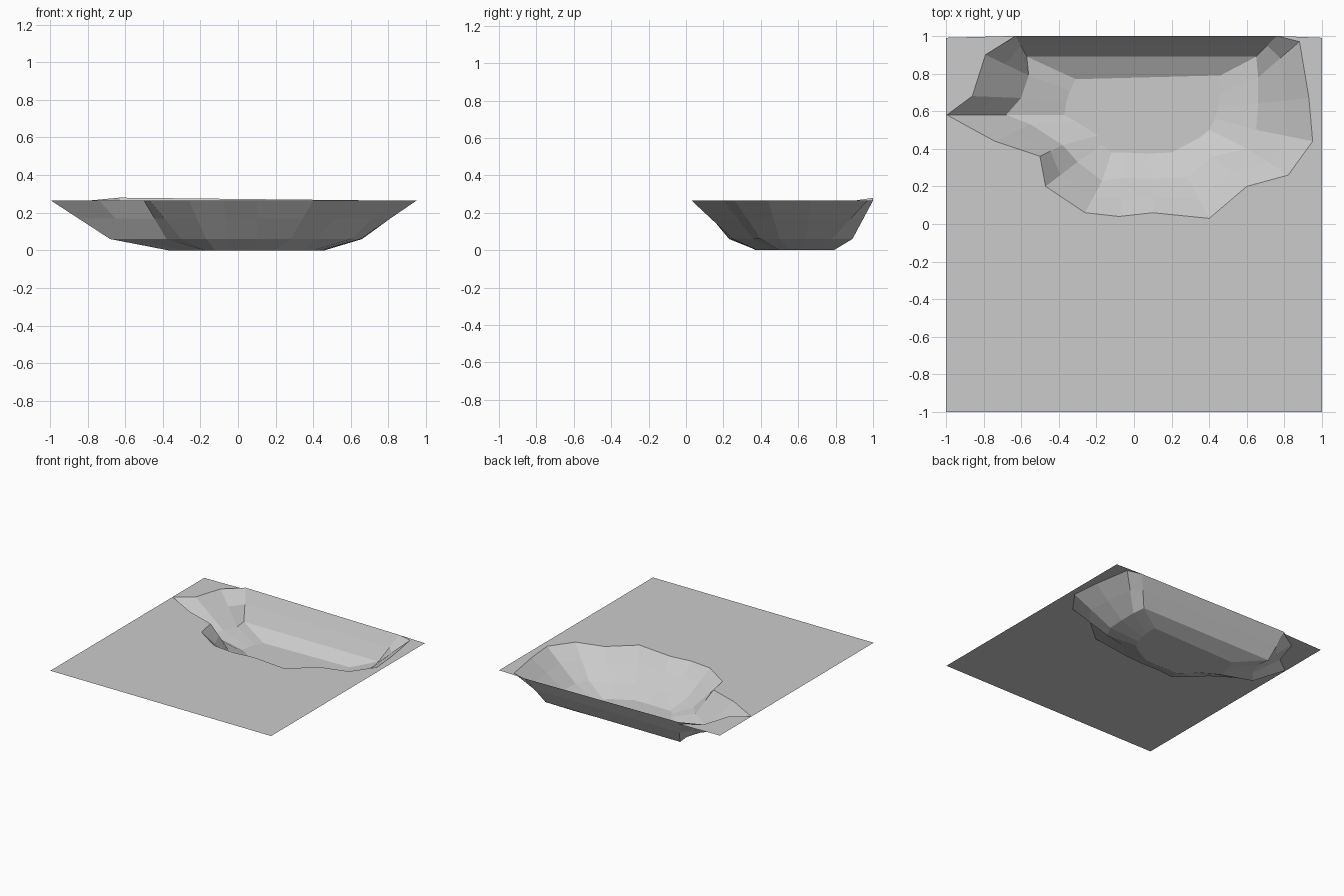
import bpy
import bmesh

if "Cube" in bpy.data.objects:
    bpy.data.objects.remove(bpy.data.objects["Cube"])

RIM_Z, MID_Z, LOW_Z = 0.265, 0.17, 0.06

# Basin outlines, running from back left round the front to back right
rim = [(-.63, 1), (-.79, .90), (-.86, .68), (-.995, .58), (-.74, .44), (-.50, .36),
       (-.47, .20), (-.26, .06), (-.08, .04), (.10, .06), (.40, .03), (.60, .20),
       (.82, .26), (.95, .44), (.93, .67), (.88, .97), (.76, 1)]
low = [(-.57, .89), (-.56, .79), (-.60, .67), (-.68, .58), (-.55, .53), (-.38, .42),
       (-.30, .33), (-.17, .23), (-.05, .245), (.10, .24), (.28, .25), (.42, .36),
       (.60, .40), (.65, .50), (.66, .64), (.66, .78), (.65, .89)]
floor = [(-.31, .77), (-.34, .71), (-.36, .65), (-.37, .58), (-.30, .54), (-.19, .47),
         (-.17, .42), (-.12, .38), (-.05, .38), (.08, .375), (.20, .38), (.35, .46),
         (.40, .50), (.43, .56), (.45, .63), (.46, .70), (.46, .79)]
# Half-height outline, interpolated between rim and lower edge
t = (MID_Z - LOW_Z) / (RIM_Z - LOW_Z)
mid = [(l[0] + (r[0] - l[0]) * t, l[1] + (r[1] - l[1]) * t) for r, l in zip(rim, low)]


def ring(bm, pts, z):
    return [bm.verts.new((x, y, z)) for x, y in pts]


def finish(bm, name):
    bmesh.ops.triangulate(bm, faces=[f for f in bm.faces if len(f.verts) > 4])
    for f in bm.faces:
        f.normal_update()
        if f.normal.z < 0:
            f.normal_flip()
    mesh = bpy.data.meshes.new(name)
    bm.to_mesh(mesh)
    bm.free()
    obj = bpy.data.objects.new(name, mesh)
    bpy.context.collection.objects.link(obj)


# Sunken basin: faceted sloping walls and a flat floor
bm = bmesh.new()
rings = [ring(bm, p, z) for p, z in ((rim, RIM_Z), (mid, MID_Z), (low, LOW_Z), (floor, 0))]
rings[0][0].co.z = 0.28
n = len(rim)
for a, b in zip(rings, rings[1:]):
    for i in range(n):
        j = (i + 1) % n
        bm.faces.new((a[i], b[i], b[j], a[j]))
bm.faces.new(rings[-1])
finish(bm, "basin")

# Flat ground around the rim, open along the back wall
bm = bmesh.new()
outline = [(-1, -1), (-1, .99)] + rim + [(1, .99), (1, -1)]
verts = ring(bm, outline, RIM_Z)
bm.faces.new(verts)
finish(bm, "ground_sheet")
